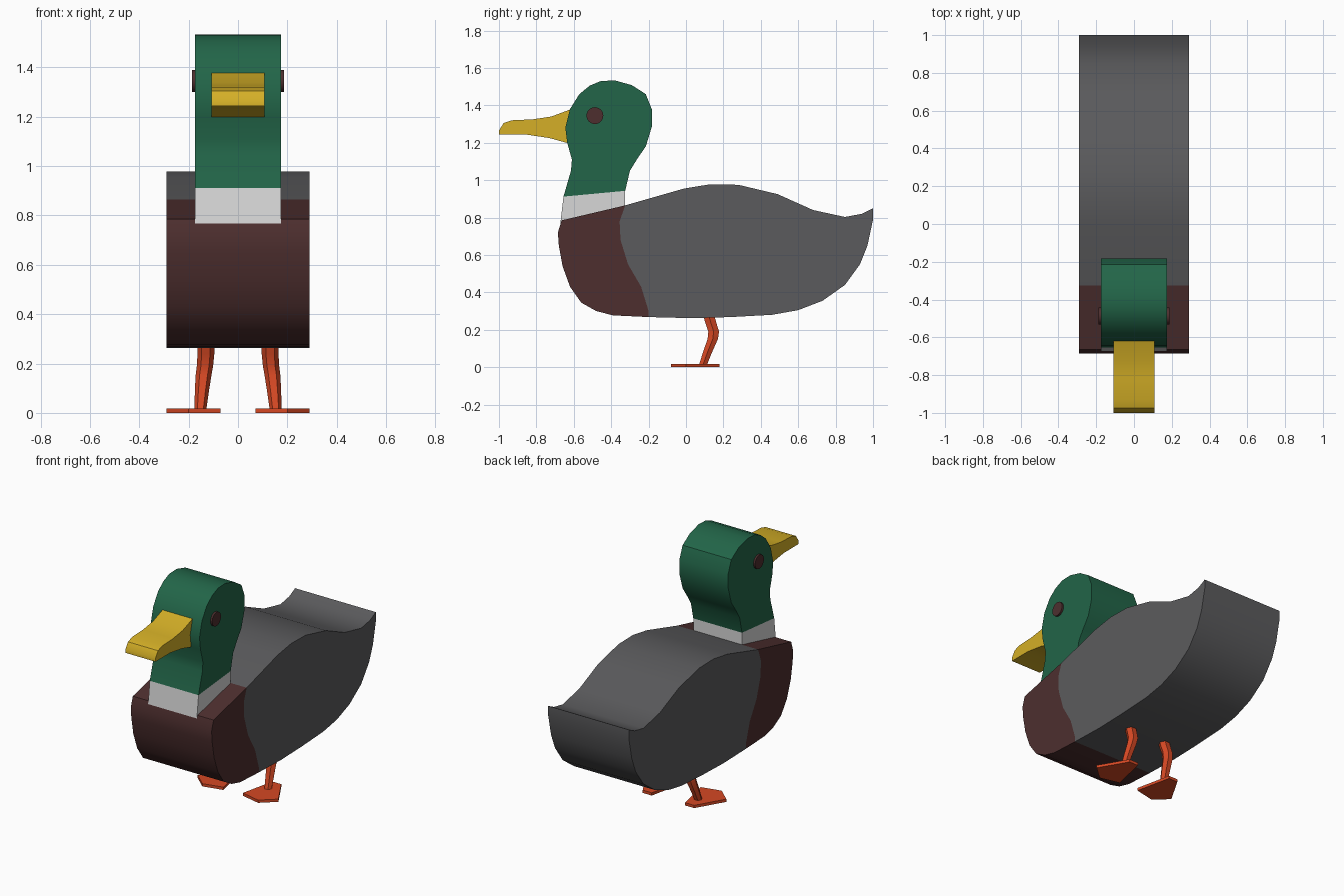
import bpy, bmesh, math

cube = bpy.data.objects.get("Cube")
if cube:
    bpy.data.objects.remove(cube, do_unlink=True)


def material(name, r, g, b):
    m = bpy.data.materials.new(name)
    m.use_nodes = True
    m.diffuse_color = (r, g, b, 1)
    m.node_tree.nodes["Principled BSDF"].inputs["Base Color"].default_value = (r, g, b, 1)
    return m


GREY = material("grey", 0.105, 0.105, 0.11)
BROWN = material("brown", 0.075, 0.028, 0.028)
GREEN = material("green", 0.016, 0.13, 0.065)
WHITE = material("white", 0.68, 0.68, 0.68)
YELLOW = material("yellow", 0.66, 0.43, 0.02)
ORANGE = material("orange", 0.66, 0.064, 0.017)


def finish(name, bm, mat, angle=35):
    bmesh.ops.recalc_face_normals(bm, faces=bm.faces)
    me = bpy.data.meshes.new(name)
    bm.to_mesh(me)
    bm.free()
    me.materials.append(mat)
    ob = bpy.data.objects.new(name, me)
    bpy.context.collection.objects.link(ob)
    bpy.ops.object.select_all(action="DESELECT")
    ob.select_set(True)
    bpy.context.view_layer.objects.active = ob
    if angle:
        bpy.ops.object.shade_smooth_by_angle(angle=math.radians(angle))
    return ob


def loft(name, rings, mat, angle=35):
    """Join rings of points into a closed solid."""
    bm = bmesh.new()
    loops = [[bm.verts.new(p) for p in ring] for ring in rings]
    n = len(loops[0])
    for a, b in zip(loops, loops[1:]):
        for i in range(n):
            j = (i + 1) % n
            bm.faces.new((a[i], a[j], b[j], b[i]))
    bm.faces.new(loops[0])
    bm.faces.new(loops[-1])
    return finish(name, bm, mat, angle)


def slab(name, profile, half, mat):
    """Side profile (y, z) extruded across the width."""
    return loft(name, [[(x, y, z) for y, z in profile] for x in (-half, half)], mat)


# Body and breast share the curved seam
seam = [(-0.2, 0.268), (-0.2, 0.3), (-0.24, 0.43), (-0.31, 0.55),
        (-0.35, 0.68), (-0.355, 0.78), (-0.325, 0.865)]
back = [(-0.01, 0.955), (0.13, 0.978), (0.28, 0.975), (0.49, 0.925), (0.68, 0.84),
        (0.85, 0.803), (0.94, 0.82), (1, 0.85), (1, 0.79), (0.97, 0.65), (0.93, 0.55),
        (0.85, 0.44), (0.73, 0.355), (0.6, 0.305), (0.46, 0.28), (0.24, 0.268), (0.03, 0.262)]
front = [(-0.665, 0.785), (-0.685, 0.72), (-0.68, 0.65), (-0.66, 0.54), (-0.62, 0.43),
         (-0.56, 0.345), (-0.48, 0.3), (-0.39, 0.277)]
slab("body", seam + back, 0.29, GREY)
slab("breast", seam + front, 0.29, BROWN)

# Collar, head and beak
slab("collar", [(-0.672, 0.767), (-0.655, 0.912), (-0.325, 0.943), (-0.325, 0.86)], 0.175, WHITE)
slab("head", [(-0.655, 0.912), (-0.615, 1.05), (-0.61, 1.11), (-0.635, 1.2), (-0.645, 1.28),
              (-0.62, 1.38), (-0.57, 1.46), (-0.515, 1.505), (-0.455, 1.53), (-0.38, 1.533),
              (-0.29, 1.508), (-0.215, 1.46), (-0.183, 1.38), (-0.183, 1.285), (-0.215, 1.18),
              (-0.26, 1.115), (-0.3, 1.05), (-0.325, 0.943)], 0.175, GREEN)
slab("beak", [(-0.6, 1.385), (-0.72, 1.34), (-0.82, 1.325), (-0.93, 1.32), (-0.975, 1.305),
              (-1, 1.265), (-1, 1.243), (-0.85, 1.243), (-0.73, 1.225), (-0.64, 1.2),
              (-0.6, 1.19)], 0.108, YELLOW)

# Legs: centre x, y, z and radius of each ring
leg_path = [(0.13, 0.115, 0.3, 0.034), (0.13, 0.132, 0.24, 0.034), (0.134, 0.148, 0.19, 0.033),
            (0.14, 0.143, 0.15, 0.032), (0.147, 0.115, 0.08, 0.028), (0.153, 0.09, 0.01, 0.024)]
# Webbed foot outline
foot = [(0.12, 0.18), (0.07, -0.05), (0.2, -0.08), (0.29, 0), (0.185, 0.18)]

for side, s in (("left", 1), ("right", -1)):
    # Eye disc
    loft(side + "_eye", [[(s * x, -0.487 + 0.045 * math.cos(math.tau * i / 24),
                           1.345 + 0.045 * math.sin(math.tau * i / 24)) for i in range(24)]
                         for x in (0.165, 0.187)], BROWN)
    corners = [math.tau * i / 6 for i in range(6)]
    loft(side + "_leg", [[(s * (x + r * math.cos(a)), y + r * math.sin(a), z) for a in corners]
                         for x, y, z, r in leg_path], ORANGE)
    loft(side + "_foot", [[(s * x, y, z) for x, y in foot] for z in (0, 0.018)], ORANGE, 0)
